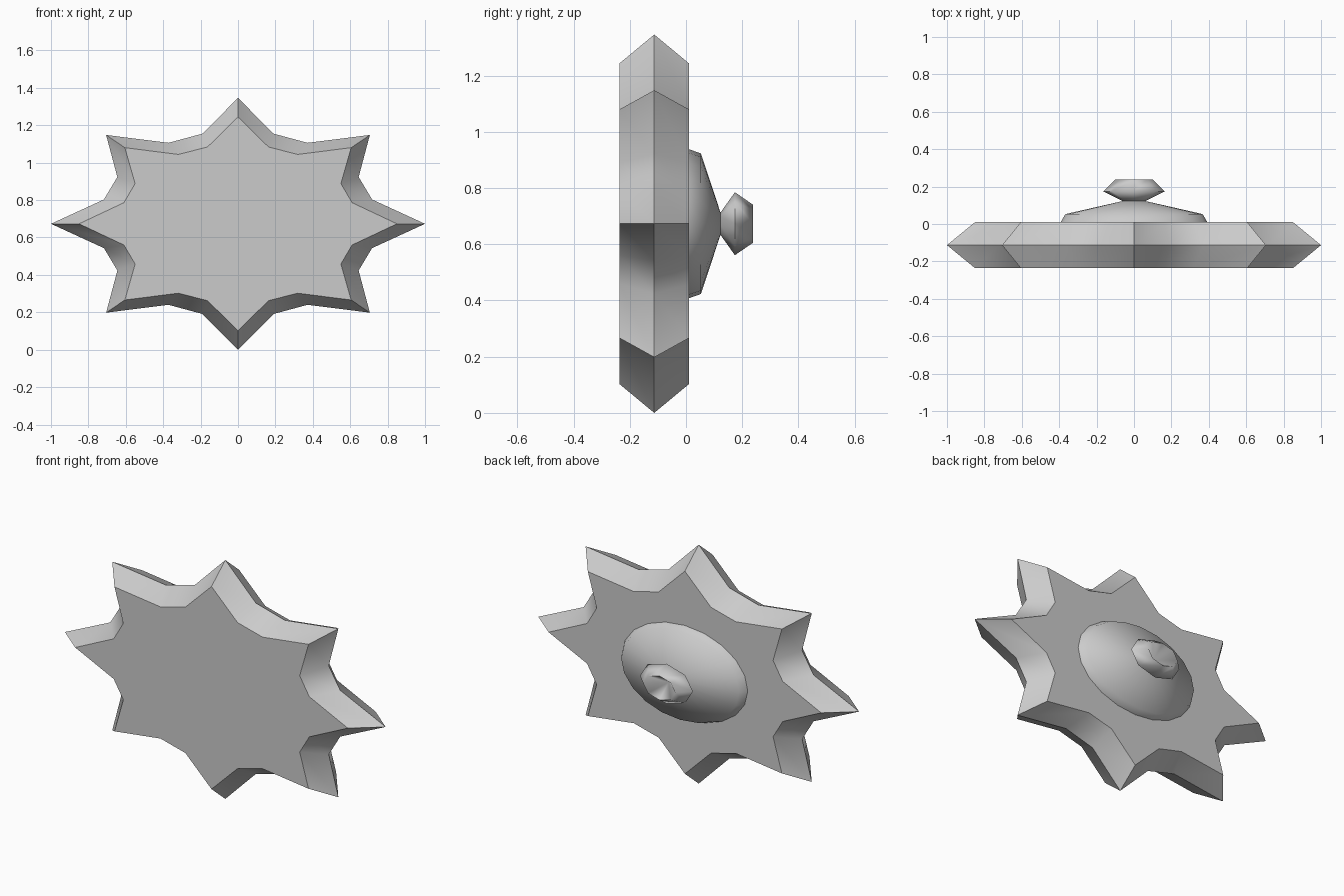
import bpy, bmesh, math

if "Cube" in bpy.data.objects:
    bpy.data.objects.remove(bpy.data.objects["Cube"])

CZ = 0.673  # height of the star's centre
grey = bpy.data.materials.new("grey")
grey.diffuse_color = (0.6, 0.6, 0.6, 1)
grey.use_nodes = True
grey.node_tree.nodes["Principled BSDF"].inputs["Base Color"].default_value = grey.diffuse_color


def build(name, rings, angle, cap_start=True, cap_end=True, tip=None):
    """Skin a list of rings of (x, y, z) points, then cap the ends."""
    bm = bmesh.new()
    loops = [[bm.verts.new(p) for p in ring] for ring in rings]
    n = len(loops[0])
    for a, b in zip(loops, loops[1:]):
        for i in range(n):
            j = (i + 1) % n
            bm.faces.new((a[i], a[j], b[j], b[i]))
    if cap_start:
        bm.faces.new(loops[0][::-1])
    if tip:
        t = bm.verts.new(tip)
        for i in range(n):
            bm.faces.new((loops[-1][i], loops[-1][(i + 1) % n], t))
    elif cap_end:
        bm.faces.new(loops[-1])
    bmesh.ops.recalc_face_normals(bm, faces=bm.faces)
    me = bpy.data.meshes.new(name)
    bm.to_mesh(me)
    bm.free()
    me.materials.append(grey)
    ob = bpy.data.objects.new(name, me)
    bpy.context.collection.objects.link(ob)
    bpy.ops.object.select_all(action='DESELECT')
    ob.select_set(True)
    bpy.context.view_layer.objects.active = ob
    bpy.ops.object.shade_smooth_by_angle(angle=math.radians(angle))
    return ob


def star(quarter, y):
    """Mirror a quarter outline (top tip to right tip) into a full ring."""
    q = quarter
    half = q + [(x, -z) for x, z in q[-2::-1]]
    full = half + [(-x, z) for x, z in half[-2:0:-1]]
    return [(x, y, CZ + z) for x, z in full]


def oval(rx, rz, y, n):
    return [(rx * math.sin(2 * math.pi * i / n), y,
             CZ + rz * math.cos(2 * math.pi * i / n)) for i in range(n)]


# Eight-pointed star plate with a ridge around its rim
ridge = [(0, .673), (.19, .482), (.372, .433), (.705, .475),
         (.645, .25), (.717, .13), (1.0, 0)]
face = [(0, .571), (.163, .411), (.318, .371), (.605, .407),
        (.55, .215), (.61, .113), (.85, 0)]
build("star_plate", [star(face, -.236), star(ridge, -.113), star(face, .01)], 47)

# Oval boss on the back
build("back_boss", [oval(.395, .267, .005, 20), oval(.367, .25, .053, 20),
                    oval(.055, .036, .124, 20)], 60)

# Flared knob with a hollow end
build("back_knob", [oval(.055, .036, .12, 8), oval(.165, .112, .174, 8),
                    oval(.1, .068, .238, 8)], 100, tip=(0, .155, CZ))
